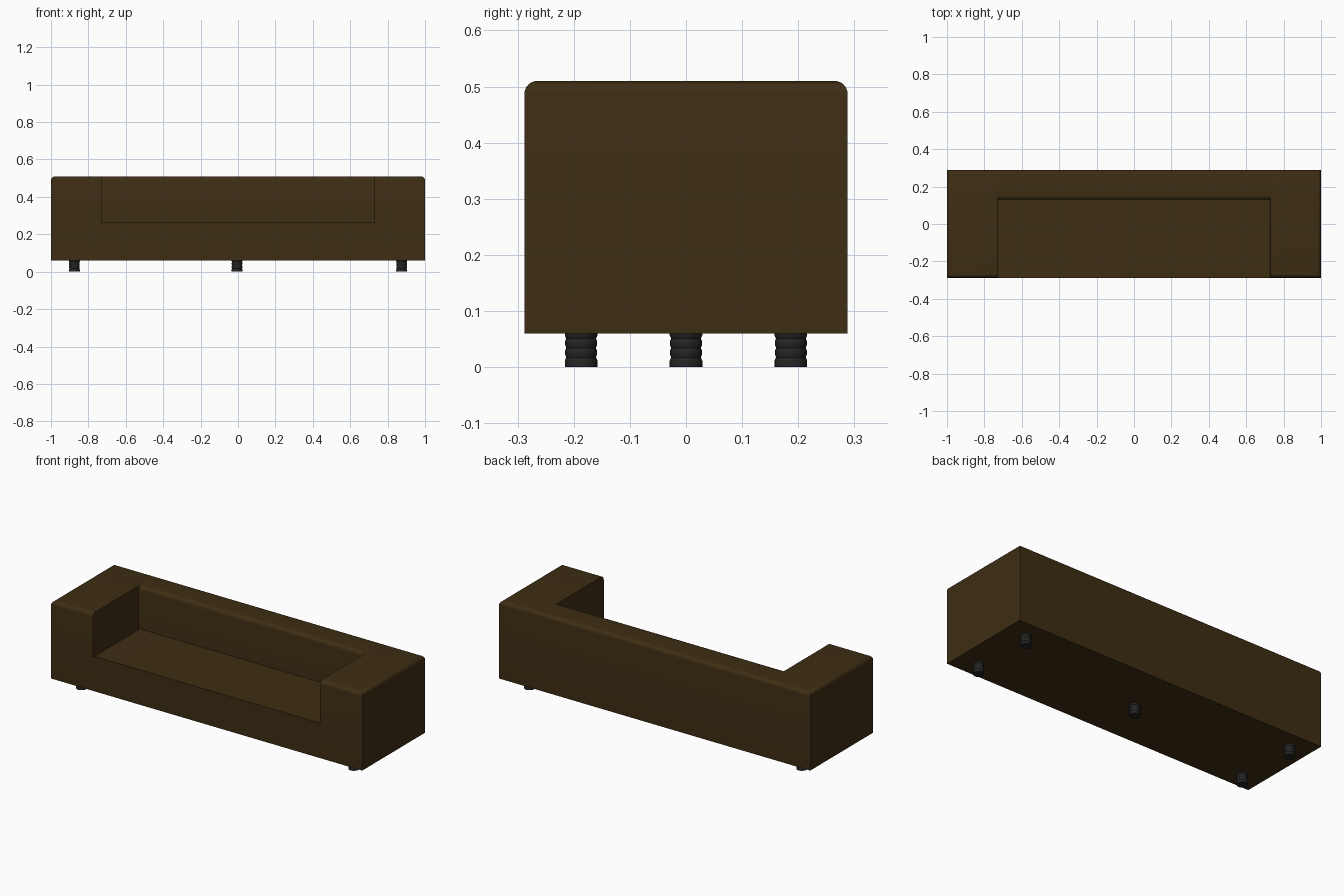
import bpy, bmesh, math

if "Cube" in bpy.data.objects:
    bpy.data.objects.remove(bpy.data.objects["Cube"])


def material(name, rgb):
    m = bpy.data.materials.new(name)
    m.diffuse_color = (*rgb, 1)
    m.use_nodes = True
    m.node_tree.nodes["Principled BSDF"].inputs["Base Color"].default_value = m.diffuse_color
    return m


BROWN = material("brown_upholstery", (0.048, 0.027, 0.0065))
BLACK = material("black_leg", (0.018, 0.018, 0.018))


def finish(bm, name, mat):
    bmesh.ops.recalc_face_normals(bm, faces=bm.faces)
    mesh = bpy.data.meshes.new(name)
    bm.to_mesh(mesh)
    bm.free()
    mesh.materials.append(mat)
    ob = bpy.data.objects.new(name, mesh)
    bpy.context.collection.objects.link(ob)
    bpy.ops.object.select_all(action='DESELECT')
    ob.select_set(True)
    bpy.context.view_layer.objects.active = ob
    bpy.ops.object.shade_smooth_by_angle(angle=math.radians(35))
    return ob


def block(name, lo, hi, rounded, radius):
    """Box whose chosen top edges (sides '-x', '+x', '-y', '+y') are rounded."""
    bm = bmesh.new()
    bmesh.ops.create_cube(bm, size=1)
    for v in bm.verts:
        v.co = [lo[i] if v.co[i] < 0 else hi[i] for i in range(3)]
    edges = []
    for side in rounded:
        axis = "xy".index(side[1])
        value = lo[axis] if side[0] == "-" else hi[axis]
        edges += [e for e in bm.edges if all(
            abs(v.co.z - hi[2]) < 1e-5 and abs(v.co[axis] - value) < 1e-5
            for v in e.verts)]
    bmesh.ops.bevel(bm, geom=edges, offset=radius, segments=6, profile=0.5,
                    affect='EDGES', clamp_overlap=True)
    return finish(bm, name, BROWN)


Y, INNER, BOTTOM, TOP = 0.288, 0.73, 0.06, 0.51

# Arms
block("left_arm", (-1, -Y, BOTTOM), (-INNER, Y, TOP), ("-x", "-y", "+y"), 0.023)
block("right_arm", (INNER, -Y, BOTTOM), (1, Y, TOP), ("+x", "-y", "+y"), 0.023)

# Backrest and seat
block("backrest", (-INNER, 0.13, BOTTOM), (INNER, Y, TOP), ("-y", "+y"), 0.023)
block("seat", (-INNER, -Y, BOTTOM), (INNER, 0.13, 0.263), ("-x", "+x"), 0.012)


# Ribbed turned legs
def leg(name, x, y, sides=24):
    profile = [(0.029, 0), (0.029, 0.012), (0.0265, 0.017), (0.0285, 0.023),
               (0.0285, 0.029), (0.0265, 0.034), (0.0285, 0.040),
               (0.0285, 0.046), (0.0265, 0.051), (0.029, 0.056), (0.029, 0.062)]
    bm = bmesh.new()
    rings = [[bm.verts.new((x + r * math.cos(2 * math.pi * k / sides),
                            y + r * math.sin(2 * math.pi * k / sides), z))
              for k in range(sides)] for r, z in profile]
    for a, b in zip(rings, rings[1:]):
        for k in range(sides):
            n = (k + 1) % sides
            bm.faces.new((a[k], a[n], b[n], b[k]))
    bm.faces.new(rings[0])
    bm.faces.new(rings[-1])
    finish(bm, name, BLACK)


for xn, sx in (("left", -1), ("right", 1)):
    for yn, sy in (("front", -1), ("back", 1)):
        leg(f"{yn}_{xn}_leg", sx * 0.875, sy * 0.187)
leg("middle_leg", -0.005, 0)
